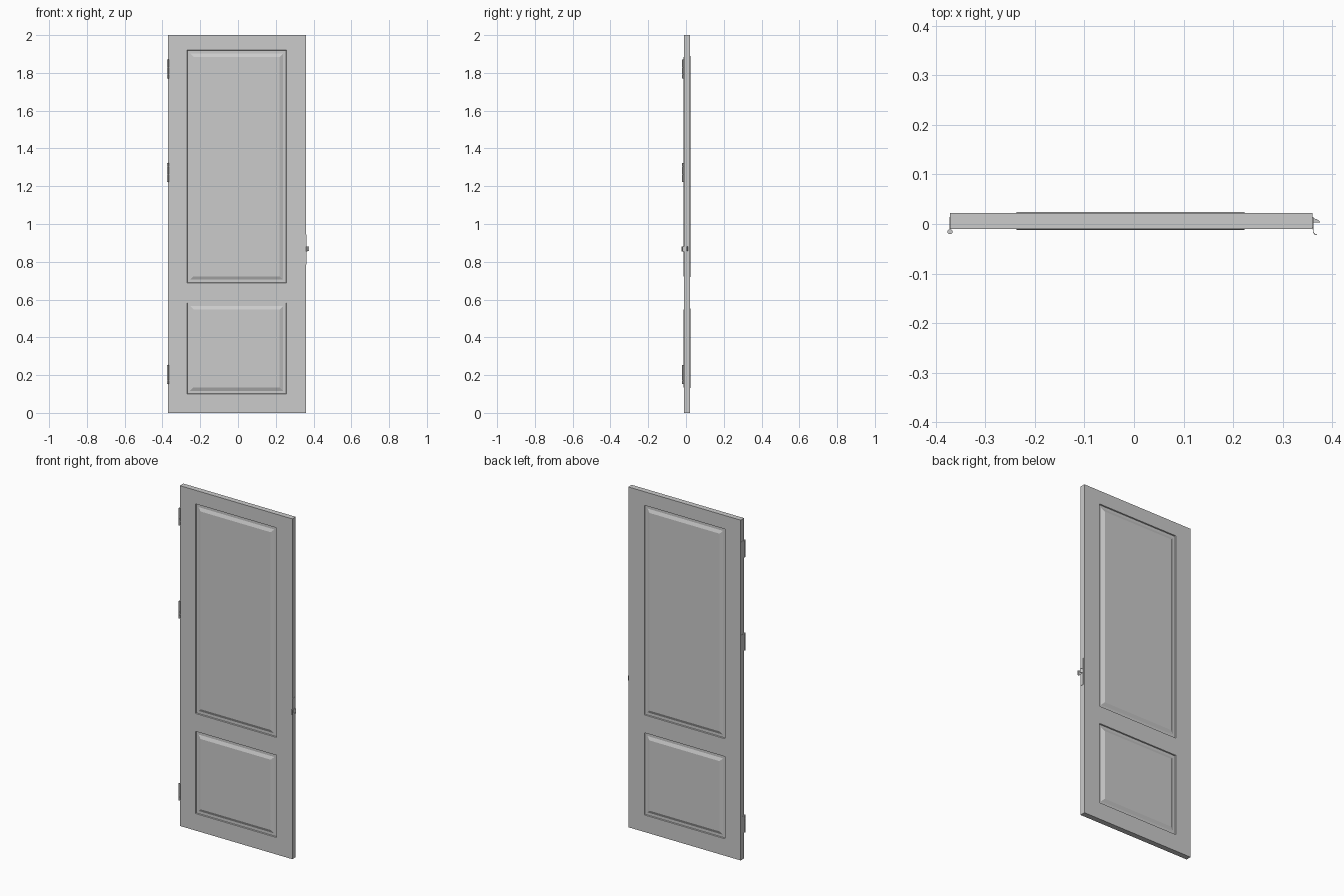
import bpy, bmesh, math
from mathutils import Matrix, Vector

if "Cube" in bpy.data.objects:
    bpy.data.objects.remove(bpy.data.objects["Cube"])


def finish(bm, name, smooth=False):
    bmesh.ops.recalc_face_normals(bm, faces=bm.faces[:])
    me = bpy.data.meshes.new(name)
    bm.to_mesh(me)
    bm.free()
    ob = bpy.data.objects.new(name, me)
    bpy.context.collection.objects.link(ob)
    if smooth:
        bpy.context.view_layer.objects.active = ob
        ob.select_set(True)
        bpy.ops.object.shade_smooth_by_angle(angle=math.radians(35))
        ob.select_set(False)
    return ob


def add_box(bm, lo, hi):
    lo, hi = Vector(lo), Vector(hi)
    m = Matrix.Translation((lo + hi) / 2) @ Matrix.Diagonal((*(hi - lo), 1))
    bmesh.ops.create_cube(bm, size=1, matrix=m)


def add_cyl(bm, x, y, z0, z1, r, n=20):
    bmesh.ops.create_cone(bm, cap_ends=True, segments=n, radius1=r, radius2=r, depth=z1 - z0,
                          matrix=Matrix.Translation((x, y, (z0 + z1) / 2)))


def extrude_profile(name, pts, z0, z1):
    bm = bmesh.new()
    f = bm.faces.new([bm.verts.new((x, y, z0)) for x, y in pts])
    top = bmesh.ops.extrude_face_region(bm, geom=[f], use_keep_orig=True)["geom"]
    for v in top:
        if isinstance(v, bmesh.types.BMVert):
            v.co.z = z1
    return finish(bm, name)


# Door slab with two moulded, raised panels on each side
X0, X1, Y0, Y1 = -0.371, 0.36, -0.010, 0.022
PX0, PX1 = -0.27, 0.256
PANELS = [(0.10, 0.583), (0.688, 1.92)]
bm = bmesh.new()
add_box(bm, (X0, Y0, 0), (X1, Y1, 2))
cuts = [((x, 0, 0), (1, 0, 0)) for x in (PX0, PX1)]
cuts += [((0, 0, z), (0, 0, 1)) for p in PANELS for z in p]
for co, no in cuts:
    bmesh.ops.bisect_plane(bm, geom=bm.verts[:] + bm.edges[:] + bm.faces[:],
                           plane_co=co, plane_no=no)
fields = []
for f in bm.faces:
    c = f.calc_center_median()
    if abs(f.normal.y) > 0.9 and PX0 < c.x < PX1 and any(a < c.z < b for a, b in PANELS):
        fields.append(f)
for thick, depth in [(0.002, -0.006), (0.015, 0.0), (0.018, 0.008)]:
    bmesh.ops.inset_individual(bm, faces=fields, thickness=thick, depth=depth,
                               use_even_offset=True)
finish(bm, "door_slab")

# Three hinges: knuckled barrel, pin and leaf on the door edge
for i, z in enumerate((0.203, 1.273, 1.82)):
    bm = bmesh.new()
    for k in range(5):
        a = z - 0.05 + k * 0.02
        add_cyl(bm, -0.371, -0.0155, a + 0.0004, a + 0.0196, 0.0052)
    add_cyl(bm, -0.371, -0.0155, z - 0.051, z + 0.051, 0.0035)
    add_box(bm, (-0.3722, -0.013, z - 0.05), (-0.3705, 0.014, z + 0.05))
    finish(bm, f"hinge_{i + 1}", smooth=True)

# Latch plate on the free edge
bm = bmesh.new()
add_box(bm, (0.359, -0.008, 0.785), (0.3615, 0.014, 0.945))
finish(bm, "latch_plate")

# Bevelled latch bolt
extrude_profile("latch_bolt", [(0.358, 0.003), (0.375, 0.003), (0.375, 0.005),
                               (0.368, 0.010), (0.358, 0.012)], 0.856, 0.880)

# Bent strike lip
extrude_profile("strike_lip", [(0.360, -0.004), (0.3605, -0.016), (0.363, -0.021), (0.369, -0.0225),
                               (0.369, -0.0212), (0.364, -0.0195), (0.362, -0.016), (0.3615, -0.004)],
                0.854, 0.882)
